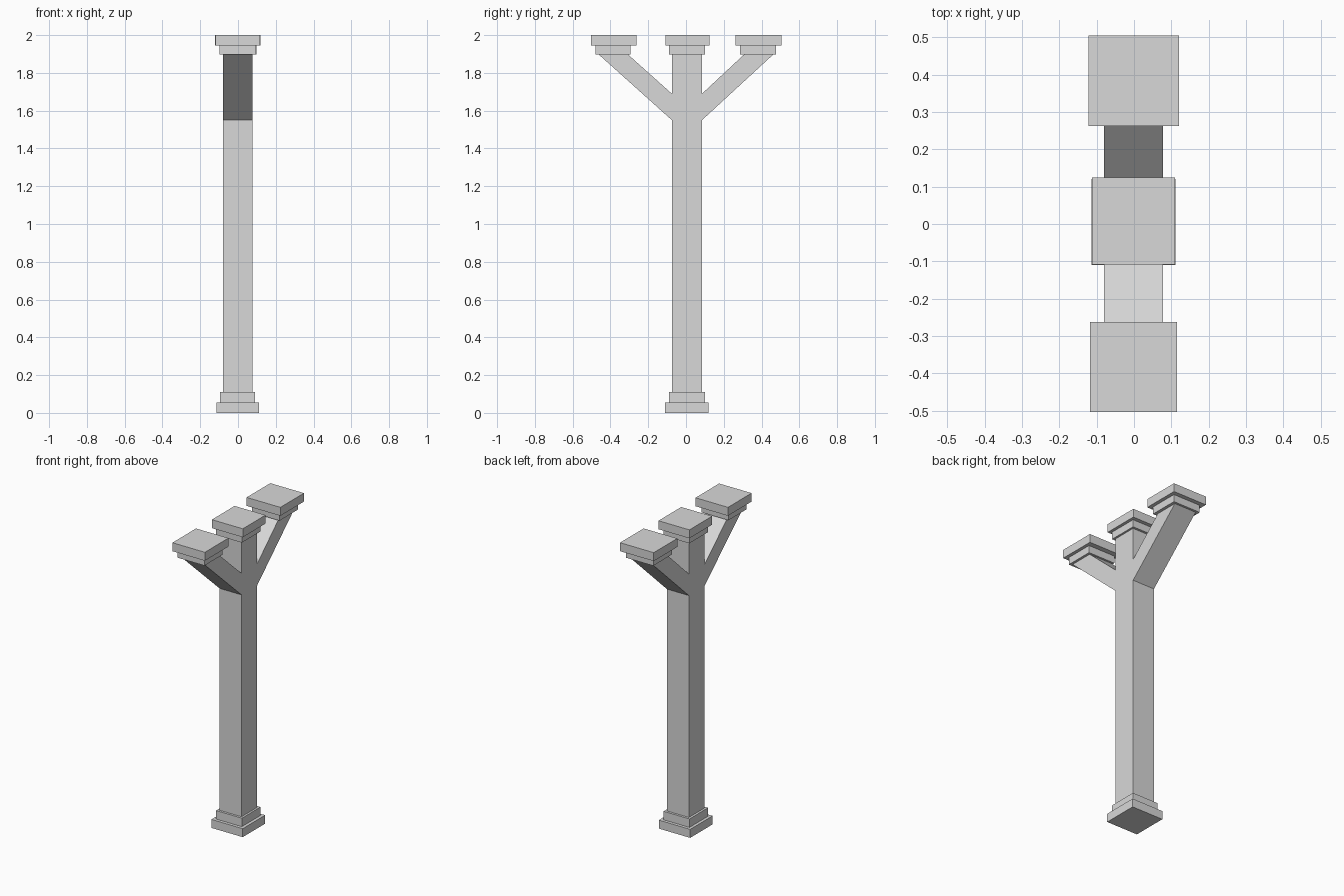
import bpy
import bmesh

default_cube = bpy.data.objects.get("Cube")
if default_cube:
    bpy.data.objects.remove(default_cube, do_unlink=True)

# Single flat stone colour
GREY = (0.69, 0.69, 0.69, 1.0)
stone = bpy.data.materials.new("light_grey_stone")
stone.use_nodes = True
stone.diffuse_color = GREY
stone.node_tree.nodes["Principled BSDF"].inputs["Base Color"].default_value = GREY


def finish(name, bm):
    bmesh.ops.recalc_face_normals(bm, faces=bm.faces)
    mesh = bpy.data.meshes.new(name)
    bm.to_mesh(mesh)
    bm.free()
    mesh.materials.append(stone)
    obj = bpy.data.objects.new(name, mesh)
    bpy.context.collection.objects.link(obj)
    return obj


def slab(name, x, y, z):
    """Box spanning the given (low, high) ranges."""
    bm = bmesh.new()
    bmesh.ops.create_cube(bm, size=1)
    for v in bm.verts:
        v.co = [r[0] if c < 0 else r[1] for c, r in zip(v.co, (x, y, z))]
    return finish(name, bm)


def extrude_side_profile(name, profile, x_low, x_high):
    """Extrude a (y, z) outline across the width."""
    bm = bmesh.new()
    face = bm.faces.new([bm.verts.new((x_low, y, z)) for y, z in profile])
    moved = bmesh.ops.extrude_face_region(bm, geom=[face])["geom"]
    verts = [g for g in moved if isinstance(g, bmesh.types.BMVert)]
    bmesh.ops.translate(bm, verts=verts, vec=(x_high - x_low, 0, 0))
    return finish(name, bm)


# Post with two slanted arms, as one trident outline
MID = 0.005     # post centre in y
NECK = 1.90     # underside of the capitals
half = [(0.08, 0), (0.08, 1.55), (0.465, NECK), (0.31, NECK), (0.08, 1.69), (0.08, NECK)]
back = [(MID + y if y < 0.1 else y, z) for y, z in half]
front = [(MID - y if y < 0.1 else -y, z) for y, z in reversed(half)]
extrude_side_profile("forked_post", back + front, -0.08, 0.078)

# Stepped plinth
STEP, EDGE = 0.055, 0.11
slab("plinth_lower", (-0.114, 0.111), (-0.11, 0.12), (0, STEP))
slab("plinth_upper", (-0.095, 0.091), (-0.09, 0.10), (STEP, EDGE))

# Stepped capitals: name, slab x, slab y, neck x, neck y
capitals = [
    ("front", (-0.118, 0.115), (-0.504, -0.262), (-0.098, 0.094), (-0.478, -0.295)),
    ("middle", (-0.112, 0.11), (-0.108, 0.125), (-0.094, 0.091), (-0.09, 0.10)),
    ("back", (-0.122, 0.12), (0.263, 0.505), (-0.099, 0.097), (0.287, 0.477)),
]
for name, slab_x, slab_y, neck_x, neck_y in capitals:
    slab(name + "_capital_neck", neck_x, neck_y, (NECK - 0.002, 1.945))
    slab(name + "_capital_slab", slab_x, slab_y, (1.945, 2.0))
